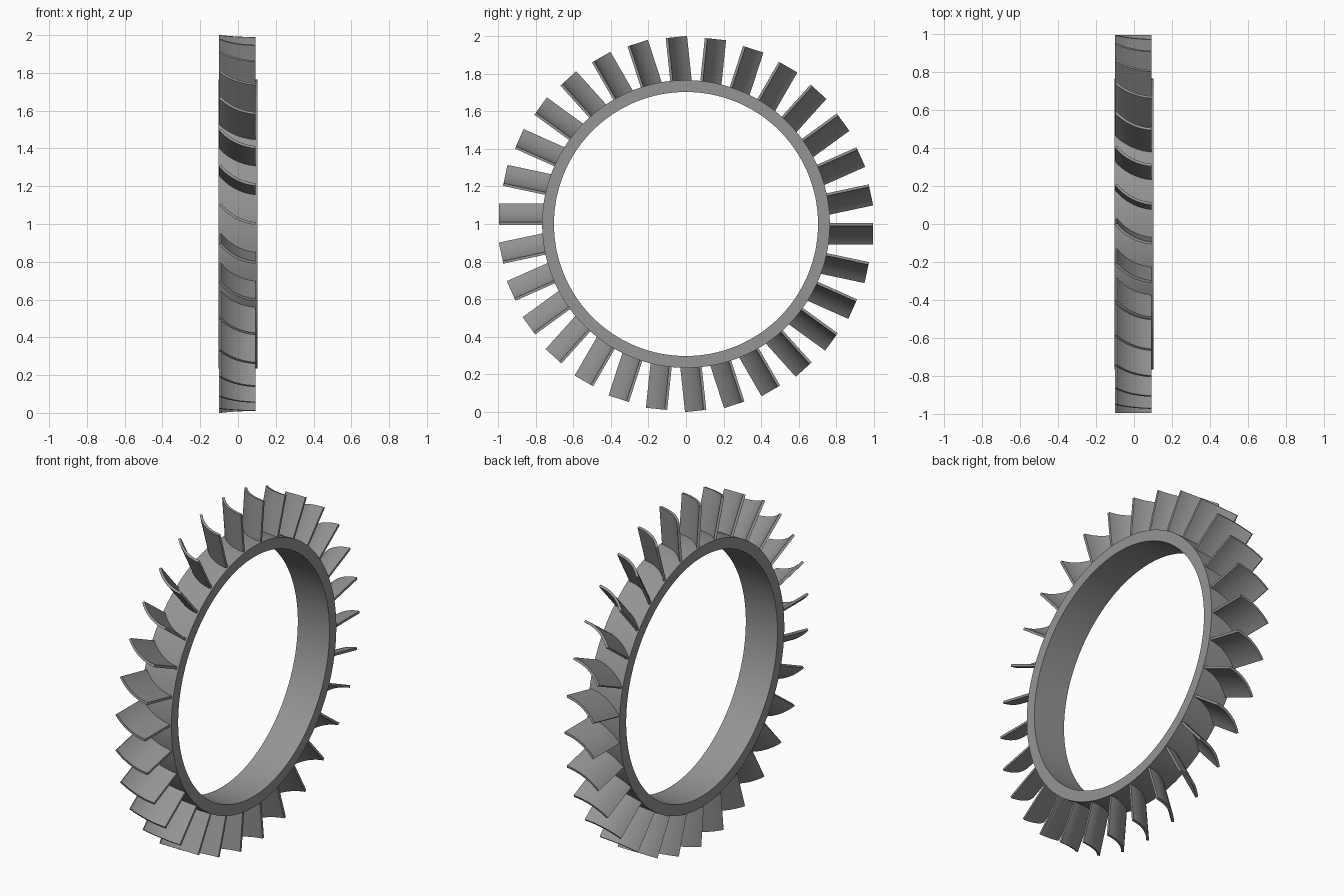
import bpy, bmesh, math
from mathutils import Matrix

if "Cube" in bpy.data.objects:
    bpy.data.objects.remove(bpy.data.objects["Cube"])

grey = bpy.data.materials.new("steel grey")
grey.diffuse_color = (0.3, 0.3, 0.3, 1)
grey.use_nodes = True
grey.node_tree.nodes["Principled BSDF"].inputs["Base Color"].default_value = grey.diffuse_color


def make_object(name, bm):
    bmesh.ops.recalc_face_normals(bm, faces=bm.faces)
    mesh = bpy.data.meshes.new(name)
    bm.to_mesh(mesh)
    bm.free()
    mesh.materials.append(grey)
    obj = bpy.data.objects.new(name, mesh)
    bpy.context.collection.objects.link(obj)
    bpy.context.view_layer.objects.active = obj
    obj.select_set(True)
    bpy.ops.object.shade_smooth_by_angle(angle=math.radians(30))
    obj.select_set(False)
    return obj


# Hub ring: rectangular section spun about the x axis
R_IN, R_OUT, HALF = 0.702, 0.765, 0.103
bm = bmesh.new()
section = [(-HALF, R_IN), (HALF, R_IN), (HALF, R_OUT), (-HALF, R_OUT)]
verts = [bm.verts.new((x, r, 0)) for x, r in section]
edges = [bm.edges.new((verts[i], verts[(i + 1) % 4])) for i in range(4)]
bmesh.ops.spin(bm, geom=verts + edges, cent=(0, 0, 0), axis=(1, 0, 0),
               angle=math.tau, steps=128, use_merge=True)
bmesh.ops.remove_doubles(bm, verts=bm.verts, dist=1e-5)
ring = make_object("hub_ring", bm)
ring.location.z = 1

# Blade section: a thin curved strip, steep at one edge and flat at the other
A0, A1, STEPS, THICK = math.radians(52), math.radians(5), 12, 0.014
X0, X1, TOP = -0.101, 0.093, 0.004
radius = (X1 - X0) / (math.sin(A0) - math.sin(A1))
arc = [A0 + (A1 - A0) * i / STEPS for i in range(STEPS + 1)]


def strip(rad):
    return [(X1 + radius * math.sin(A1) - rad * math.sin(a),
             TOP - radius * math.cos(A1) + rad * math.cos(a)) for a in arc]


profile = strip(radius) + strip(radius - THICK)[::-1]
# Keep the inner surface inside the blade width
profile = [(max(X0, min(X1, x)), t) for x, t in profile]

# Thirty blades running radially out from the ring
COUNT, ROOT, TIP = 30, 0.735, 0.994
for k in range(COUNT):
    bm = bmesh.new()
    root = [bm.verts.new((x, ROOT, t)) for x, t in profile]
    tip = [bm.verts.new((x, TIP, t)) for x, t in profile]
    n = len(profile)
    bm.faces.new(root)
    bm.faces.new(tip)
    for i in range(n):
        j = (i + 1) % n
        bm.faces.new((root[i], root[j], tip[j], tip[i]))
    bm.transform(Matrix.Rotation(math.tau * k / COUNT, 4, 'X'))
    blade = make_object(f"blade_{k + 1:02d}", bm)
    blade.location.z = 1
